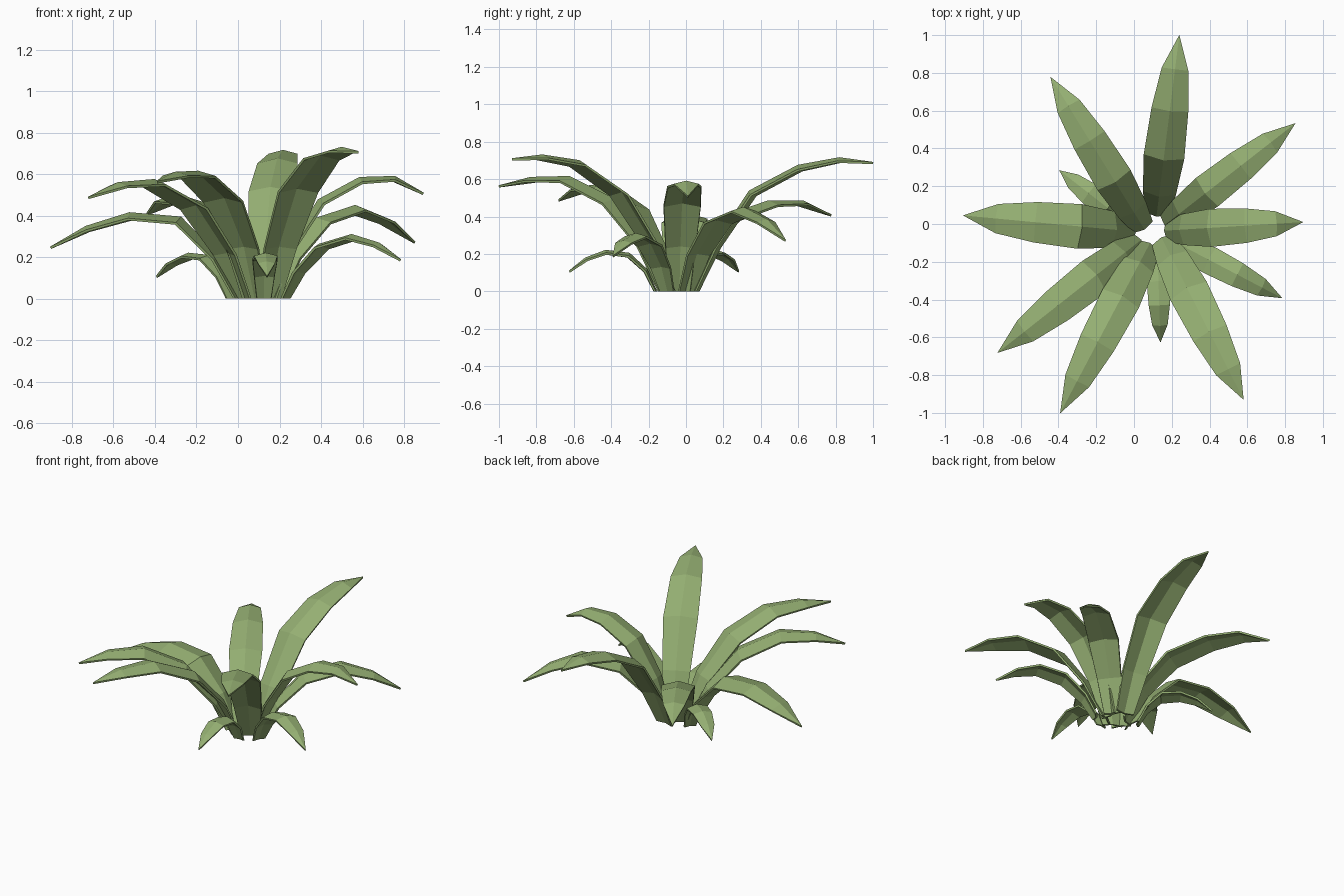
import bpy
from mathutils import Vector

if "Cube" in bpy.data.objects:
    bpy.data.objects.remove(bpy.data.objects["Cube"])

green = bpy.data.materials.new("leaf_green")
green.diffuse_color = (0.30, 0.43, 0.17, 1)
green.use_nodes = True
green.node_tree.nodes["Principled BSDF"].inputs["Base Color"].default_value = green.diffuse_color

# Shared leaf shape: position along the leaf and half width at each station
STEPS = [0, 0.11, 0.31, 0.58, 0.81, 1]
WIDTHS = [0.06, 0.085, 0.105, 0.095, 0.068, 0]


def leaf(name, root, tip, heights, scale):
    """Arching leaf with a raised midrib, tapering to a point."""
    root, tip = Vector(root), Vector(tip)
    ridge = [Vector((*root.lerp(tip, t), z)) for t, z in zip(STEPS, heights)]
    out = Vector((*(tip - root), 0)).normalized()
    side = Vector((-out.y, out.x, 0))
    verts, faces = [], []
    for i, p in enumerate(ridge[:-1]):
        tangent = (ridge[i + 1] - ridge[max(i - 1, 0)]).normalized()
        normal = tangent.cross(side)
        w = WIDTHS[i] * scale
        edge = p - normal * w * 0.27
        if i == 0:
            edge.z = 0
        verts += [edge + side * w, p, edge - side * w]
    verts.append(ridge[-1])
    n = len(ridge) - 2
    for i in range(n):
        a = 3 * i
        faces += [(a, a + 3, a + 4, a + 1), (a + 1, a + 4, a + 5, a + 2)]
    a, end = 3 * n, len(verts) - 1
    faces += [(a, end, a + 1), (a + 1, end, a + 2)]
    mesh = bpy.data.meshes.new(name)
    mesh.from_pydata([tuple(v) for v in verts], [], faces)
    mesh.materials.append(green)
    ob = bpy.data.objects.new(name, mesh)
    bpy.context.collection.objects.link(ob)
    # Thin blade thickness; the root is kept flat on the ground
    mod = ob.modifiers.new("thickness", "SOLIDIFY")
    mod.thickness = 0.012
    mod.offset = -1
    bpy.context.view_layer.objects.active = ob
    ob.select_set(True)
    bpy.ops.object.modifier_apply(modifier=mod.name)
    for v in ob.data.vertices:
        if v.co.z < 0.015:
            v.co.z = 0
    return ob


# Tall inner leaves, middle leaves, then short outer leaves
LEAVES = [
    ("tall_leaf_back", (0.12, 0.05), (0.24, 1.0), (0, 0.24, 0.53, 0.665, 0.705, 0.68), 1.0),
    ("tall_leaf_front_right", (0.15, -0.08), (0.58, -0.93), (0, 0.25, 0.53, 0.69, 0.72, 0.70), 1.0),
    ("tall_leaf_front_left", (0.08, -0.11), (-0.39, -1.0), (0, 0.25, 0.485, 0.605, 0.60, 0.555), 1.0),
    ("tall_leaf_right", (0.17, -0.035), (0.89, 0.01), (0, 0.24, 0.47, 0.575, 0.58, 0.50), 0.93),
    ("middle_leaf_left_front", (0.03, -0.09), (-0.72, -0.68), (0, 0.22, 0.45, 0.565, 0.55, 0.48), 0.97),
    ("middle_leaf_left_back", (0.05, -0.02), (-0.44, 0.775), (0, 0.21, 0.40, 0.475, 0.475, 0.40), 0.95),
    ("middle_leaf_right_back", (0.17, 0.0), (0.85, 0.53), (0, 0.20, 0.38, 0.44, 0.375, 0.265), 0.88),
    ("middle_leaf_left", (0.0, -0.04), (-0.9, 0.045), (0, 0.20, 0.385, 0.405, 0.34, 0.24), 1.1),
    ("short_leaf_right", (0.225, -0.1), (0.78, -0.39), (0, 0.13, 0.255, 0.30, 0.26, 0.18), 0.68),
    ("short_leaf_front", (0.125, -0.165), (0.14, -0.62), (0, 0.11, 0.195, 0.21, 0.17, 0.10), 0.56),
    ("short_leaf_left", (-0.03, 0.0), (-0.39, 0.28), (0, 0.11, 0.20, 0.21, 0.17, 0.10), 0.6),
]
for args in LEAVES:
    leaf(*args)
